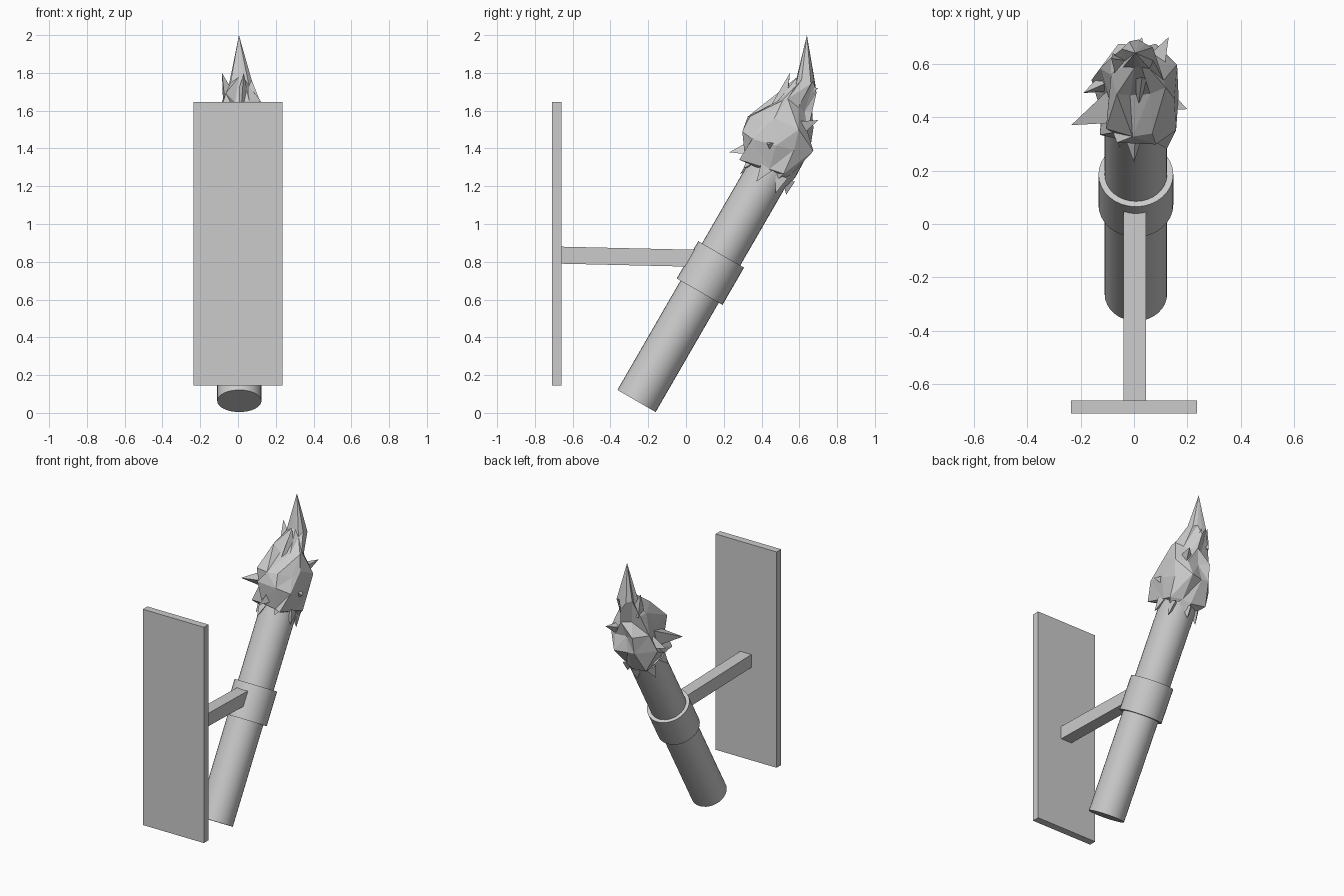
import bpy, bmesh, math, random
from mathutils import Vector, Matrix

if "Cube" in bpy.data.objects:
    bpy.data.objects.remove(bpy.data.objects["Cube"], do_unlink=True)
random.seed(11)

grey = bpy.data.materials.new("plain grey")
grey.use_nodes = True
COLOUR = (0.6, 0.6, 0.6, 1)
grey.diffuse_color = COLOUR
grey.node_tree.nodes["Principled BSDF"].inputs["Base Color"].default_value = COLOUR


def finish(name, bm):
    bmesh.ops.recalc_face_normals(bm, faces=bm.faces[:])
    mesh = bpy.data.meshes.new(name)
    bm.to_mesh(mesh)
    bm.free()
    mesh.materials.append(grey)
    obj = bpy.data.objects.new(name, mesh)
    bpy.context.collection.objects.link(obj)
    return obj


def box(name, lo, hi, shear=0.0):
    bm = bmesh.new()
    bmesh.ops.create_cube(bm, size=1)
    for v in bm.verts:
        v.co = Vector([l + (h - l) * (c + 0.5) for l, h, c in zip(lo, hi, v.co)])
        v.co.z += shear * (v.co.y - lo[1])
    return finish(name, bm)


# Leaning torch: distances run along its axis from the foot
FOOT = Vector((0.007, -0.262, 0.063))
LEAN = Matrix.Translation(FOOT) @ Matrix.Rotation(math.radians(-30), 4, "X")


def tube(name, radius, start, end):
    bm = bmesh.new()
    bmesh.ops.create_cone(bm, cap_ends=True, segments=32, radius1=radius,
                          radius2=radius, depth=end - start)
    bmesh.ops.translate(bm, verts=bm.verts[:], vec=(0, 0, (start + end) / 2))
    bm.transform(LEAN)
    return finish(name, bm)


tube("torch_shaft", 0.117, 0, 1.42)
tube("torch_collar", 0.14, 0.668, 0.896)

# Wall plate and the arm that holds the collar
box("wall_plate", (-0.235, -0.71, 0.145), (0.235, -0.66, 1.645))
box("support_arm", (-0.04, -0.665, 0.79), (0.045, 0.045, 0.88), -0.023)

# Flame body: jagged rings, each given by its front (y, z), back (y, z), half width
RINGS = [
    ((0.34, 1.33), (0.53, 1.21), 0.10),
    ((0.25, 1.38), (0.62, 1.22), 0.15),
    ((0.29, 1.47), (0.67, 1.37), 0.165),
    ((0.31, 1.56), (0.69, 1.51), 0.15),
    ((0.47, 1.67), (0.66, 1.61), 0.11),
    ((0.57, 1.76), (0.685, 1.72), 0.065),
]
SIDES = 11
bm = bmesh.new()
rings = []
for front, back, width in RINGS:
    f, b = Vector((0, *front)), Vector((0, *back))
    mid, half = (f + b) / 2, (b - f) / 2
    ring = []
    for i in range(SIDES):
        a = math.tau * i / SIDES + random.uniform(-0.2, 0.2)
        r = random.choice((0.74, 0.92, 1.04, 1.1))
        p = mid + half * math.cos(a) * r + Vector((0.015 + width * math.sin(a) * r, 0, 0))
        p.z += random.uniform(-0.03, 0.03)
        ring.append(bm.verts.new(p))
    rings.append(ring)
for low, high in zip(rings, rings[1:]):
    for i in range(SIDES):
        j = (i + 1) % SIDES
        quad = (low[i], low[j], high[j], high[i])
        k = random.randint(0, 1)
        bm.faces.new((quad[k], quad[k + 1], quad[k + 2]))
        bm.faces.new((quad[k], quad[k + 2], quad[(k + 3) % 4]))
tip = bm.verts.new((0.005, 0.64, 2.0))
for i in range(SIDES):
    bm.faces.new((rings[-1][i], rings[-1][(i + 1) % SIDES], tip))
bm.faces.new(rings[0])
finish("flame_body", bm)


# Pointed shards thrown out of the flame: base centre, tip, base radius
def shard(bm, base, tip, radius):
    base, tip = Vector(base), Vector(tip)
    axis = (tip - base).normalized()
    side = axis.orthogonal().normalized()
    other = axis.cross(side)
    turn = random.uniform(0, math.tau)
    feet = []
    for i in range(3):
        a = turn + math.tau * i / 3
        feet.append(bm.verts.new(base + radius * (side * math.cos(a) + other * math.sin(a))))
    top = bm.verts.new(tip)
    bm.faces.new(feet)
    for i in range(3):
        bm.faces.new((feet[i], feet[(i + 1) % 3], top))


bm = bmesh.new()
shard(bm, (-0.05, 0.46, 1.45), (-0.235, 0.37, 1.45), 0.09)
shard(bm, (0.06, 0.48, 1.42), (0.2, 0.43, 1.42), 0.08)
shard(bm, (0.0, 0.4, 1.4), (0.0, 0.23, 1.38), 0.07)
shard(bm, (0.06, 0.56, 1.5), (0.13, 0.7, 1.55), 0.07)
shard(bm, (0.02, 0.5, 1.6), (0.03, 0.55, 1.8), 0.06)
shard(bm, (-0.06, 0.55, 1.45), (-0.19, 0.49, 1.4), 0.07)
shard(bm, (0.02, 0.63, 1.7), (0.03, 0.7, 1.72), 0.04)
shard(bm, (-0.05, 0.6, 1.65), (-0.085, 0.62, 1.8), 0.05)
# Ragged fringe hanging round the shaft top
for i in range(7):
    a = math.tau * i / 7
    c, s = math.cos(a), math.sin(a)
    shard(bm, LEAN @ Vector((0.11 * s, 0.11 * c, 1.41)),
          LEAN @ Vector((0.14 * s, 0.14 * c, 1.33 + random.uniform(-0.02, 0.03))), 0.04)
finish("flame_shards", bm)

# Round parts shade smoothly with crisp rims
bpy.ops.object.select_all(action="DESELECT")
for name in ("torch_shaft", "torch_collar"):
    obj = bpy.data.objects[name]
    obj.select_set(True)
    bpy.context.view_layer.objects.active = obj
bpy.ops.object.shade_smooth_by_angle(angle=math.radians(30))
